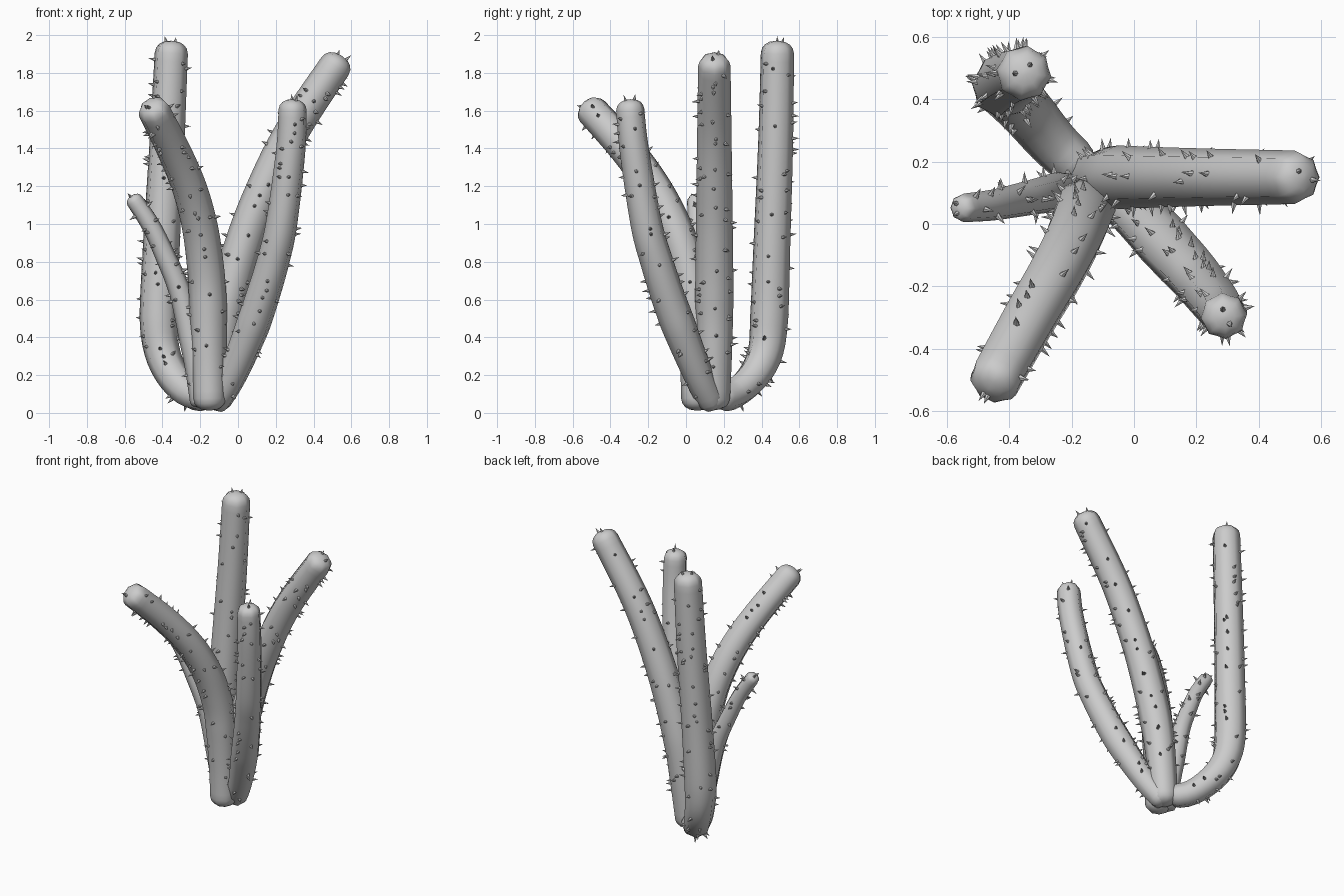
import bpy, bmesh, math, random
from mathutils import Vector, Matrix

if "Cube" in bpy.data.objects:
    bpy.data.objects.remove(bpy.data.objects["Cube"])

random.seed(7)
mat = bpy.data.materials.new("cactus grey")
mat.diffuse_color = (0.6, 0.6, 0.6, 1)
mat.use_nodes = True
mat.node_tree.nodes["Principled BSDF"].inputs["Base Color"].default_value = mat.diffuse_color
SIDES = 16  # 8 soft ribs, ridge and valley alternating

# each arm: name, base radius, middle radius, tip radius, spike count, centre line from base to tip
ARMS = [
    ("back_left_arm", 0.075, 0.102, 0.088, 80,
     [(-.15, .16, .08), (-.25, .25, .10), (-.34, .355, .19), (-.40, .42, .32), (-.42, .44, .50),
      (-.405, .455, .9), (-.375, .475, 1.45), (-.35, .485, 1.97)]),
    ("right_arm", 0.085, 0.102, 0.085, 80,
     [(-.13, .145, .015), (-.10, .15, .30), (-.065, .15, .55), (.005, .15, .82), (.11, .15, 1.12),
      (.28, .15, 1.48), (.55, .15, 1.89)]),
    ("front_right_arm", 0.07, 0.092, 0.074, 70,
     [(-.13, .15, .025), (-.04, .075, .18), (.055, -.015, .4), (.125, -.09, .6), (.185, -.155, .8),
      (.23, -.21, 1.0), (.28, -.275, 1.4), (.29, -.30, 1.66)]),
    ("front_left_arm", 0.085, 0.100, 0.085, 80,
     [(-.15, .06, .012), (-.155, .06, .3), (-.16, .04, .6), (-.175, 0, .8), (-.205, -.07, 1.0),
      (-.26, -.175, 1.2), (-.345, -.32, 1.4), (-.465, -.535, 1.64)]),
    ("small_left_arm", 0.06, 0.065, 0.045, 40,
     [(-.19, .10, .03), (-.22, .10, .25), (-.26, .10, .45), (-.31, .09, .65), (-.38, .075, .82),
      (-.46, .06, .99), (-.565, .05, 1.15)]),
]


def spline(pts, per=10):
    """Smooth curve through the points."""
    p = [Vector(q) for q in pts]
    p = [2 * p[0] - p[1]] + p + [2 * p[-1] - p[-2]]
    out = []
    for i in range(1, len(p) - 2):
        a, b, c, d = p[i - 1:i + 3]
        for k in range(per):
            t = k / per
            out.append(0.5 * (2 * b + (c - a) * t + (2 * a - 5 * b + 4 * c - d) * t * t
                              + (3 * b - a - 3 * c + d) * t ** 3))
    return out + [p[-2]]


def finish(bm, name):
    bmesh.ops.recalc_face_normals(bm, faces=bm.faces)
    me = bpy.data.meshes.new(name)
    bm.to_mesh(me)
    bm.free()
    me.materials.append(mat)
    ob = bpy.data.objects.new(name, me)
    bpy.context.collection.objects.link(ob)
    return ob


def make_arm(name, r0, r1, r2, count, pts):
    path = spline(pts)
    dist = [0.0]
    for a, b in zip(path, path[1:]):
        dist.append(dist[-1] + (b - a).length)
    total = dist[-1]

    def at(s):
        for i in range(len(path) - 1):
            if s <= dist[i + 1] or i == len(path) - 2:
                f = (s - dist[i]) / (dist[i + 1] - dist[i])
                return path[i].lerp(path[i + 1], f)

    # stations, closely spaced in the rounded ends
    cap = 0.75 * r2
    ends = [cap * (1 - math.cos(math.radians(a))) for a in (3, 25, 45, 65, 90)]
    mid = [cap + (total - 2 * cap) * k / 44 for k in range(1, 44)]
    stations = ends + mid + [total - e for e in reversed(ends)]

    def radius(s):
        u = s / total
        r = r0 + (r1 - r0) * min(1, u / .3) if u < .3 else r1 + (r2 - r1) * (u - .3) / .7
        e = min(s, total - s)
        if e < cap:
            r *= math.sqrt(max(0, 1 - (1 - e / cap) ** 2)) ** 0.85
        return r

    # ribbed skin
    bm = bmesh.new()
    rings, frames = [], []
    side = Vector((1, 0, 0))
    for s in stations:
        c = at(s)
        t = (at(min(total, s + .02)) - at(max(0, s - .02))).normalized()
        side = (side - t * side.dot(t)).normalized()
        up = t.cross(side)
        r = radius(s)
        ring = []
        for k in range(SIDES):
            a = 2 * math.pi * k / SIDES
            d = side * math.cos(a) + up * math.sin(a)
            ring.append(bm.verts.new(c + d * r * (1.0 if k % 2 == 0 else .905)))
        rings.append(ring)
        frames.append((s, c, t, side.copy(), up, r))
    for a, b in zip(rings, rings[1:]):
        for k in range(SIDES):
            n = (k + 1) % SIDES
            bm.faces.new((a[k], a[n], b[n], b[k]))
    bm.faces.new(rings[0][::-1])
    bm.faces.new(rings[-1])
    for f in bm.faces:
        f.smooth = True
    finish(bm, name)

    # small cone spikes scattered along the ribs and a few on the tip
    bm = bmesh.new()

    def spike(pos, d):
        h = random.uniform(.034, .046)
        m = Matrix.Translation(pos + d * (h / 2 - .008)) @ d.to_track_quat('Z', 'Y').to_matrix().to_4x4()
        bmesh.ops.create_cone(bm, cap_ends=True, segments=6, radius1=.012, radius2=0.0,
                              depth=h, matrix=m)

    for i in range(count):
        u = .07 + .89 * (i + random.random()) / count
        s, c, t, sd, up, r = min(frames, key=lambda f: abs(f[0] - u * total))
        c = at(u * total)
        a = 2 * math.pi * random.randrange(8) / 8 + random.uniform(-.15, .15)
        d = sd * math.cos(a) + up * math.sin(a)
        spike(c + d * radius(u * total) * .97, (d + t * random.uniform(-.1, .25)).normalized())
    s, c, t, sd, up, r = frames[-1]
    for k in range(2):
        a = random.uniform(0, 6.28)
        d = sd * math.cos(a) + up * math.sin(a)
        spike(c + d * r2 * .35 - t * .006, (t + d * .3).normalized())
    finish(bm, name + "_spikes")


for arm in ARMS:
    make_arm(*arm)
